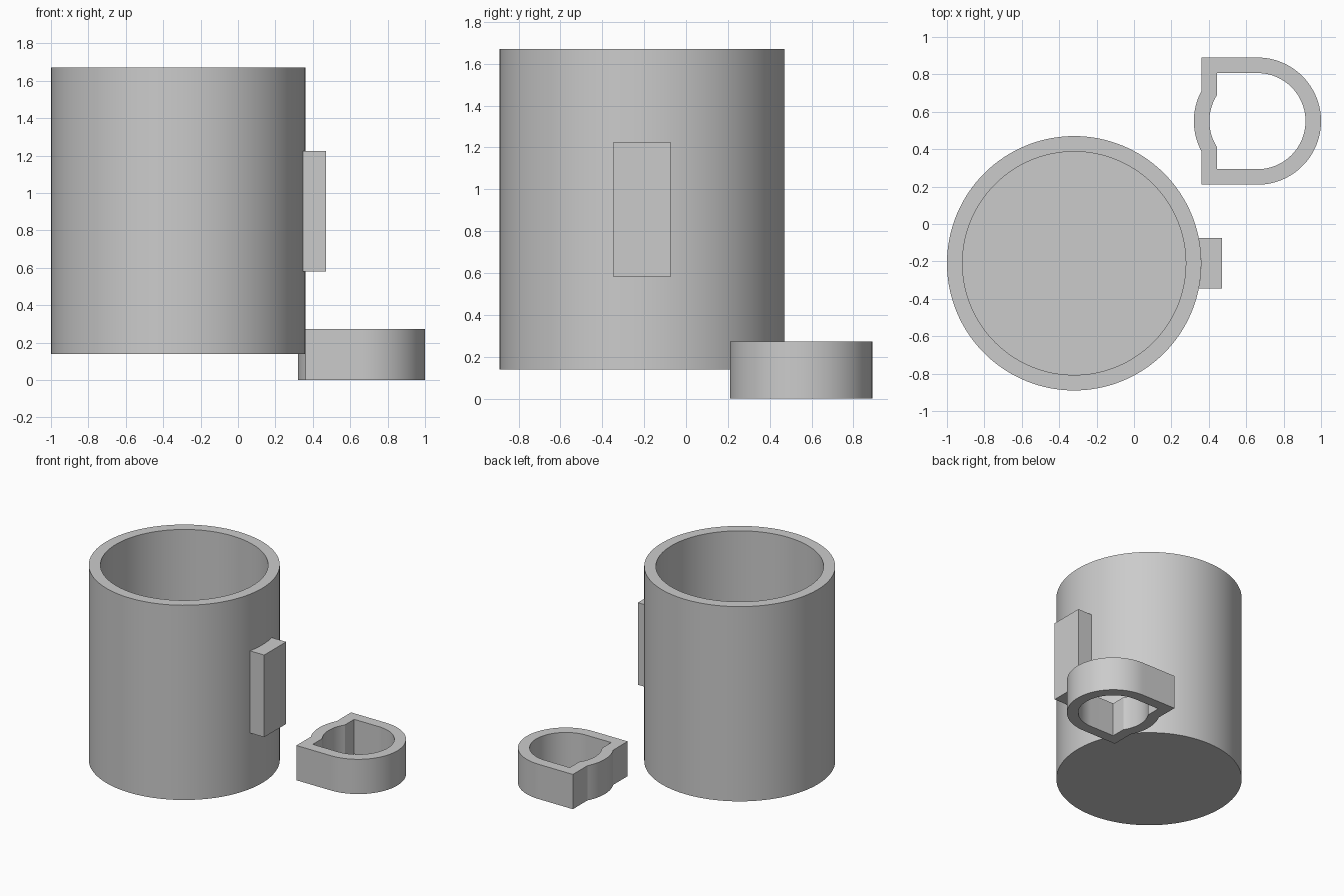
import bpy
import bmesh
from math import cos, sin, pi, acos, asin, radians

cube = bpy.data.objects.get("Cube")
if cube:
    bpy.data.objects.remove(cube, do_unlink=True)

grey = bpy.data.materials.new("plain grey")
grey.use_nodes = True
colour = (0.6, 0.6, 0.6, 1)
grey.diffuse_color = colour
grey.node_tree.nodes["Principled BSDF"].inputs["Base Color"].default_value = colour


def arc(centre, radius, start, end, steps):
    """Points along a circular arc, ends included."""
    angles = [start + (end - start) * i / steps for i in range(steps + 1)]
    return [(centre[0] + radius * cos(a), centre[1] + radius * sin(a)) for a in angles]


def finish(name, bm):
    bmesh.ops.recalc_face_normals(bm, faces=bm.faces)
    mesh = bpy.data.meshes.new(name)
    bm.to_mesh(mesh)
    bm.free()
    mesh.materials.append(grey)
    obj = bpy.data.objects.new(name, mesh)
    bpy.context.collection.objects.link(obj)
    bpy.ops.object.select_all(action="DESELECT")
    obj.select_set(True)
    bpy.context.view_layer.objects.active = obj
    bpy.ops.object.shade_smooth_by_angle(angle=radians(20))
    return obj


def add_loop(bm, points, z):
    return [bm.verts.new((x, y, z)) for x, y in points]


def bridge(bm, a, b):
    for i in range(len(a)):
        j = (i + 1) % len(a)
        bm.faces.new((a[i], a[j], b[j], b[i]))


# Open cup with a thick wall and a closed floor
cup_centre, cup_radius, wall = (-0.32, -0.21), 0.68, 0.083
base, rim, floor = 0.14, 1.67, 0.223
bm = bmesh.new()
outer = arc(cup_centre, cup_radius, 0, 2 * pi, 128)[:-1]
inner = arc(cup_centre, cup_radius - wall, 0, 2 * pi, 128)[:-1]
loops = [add_loop(bm, p, z) for p, z in
         ((outer, base), (outer, rim), (inner, rim), (inner, floor))]
for a, b in zip(loops, loops[1:]):
    bridge(bm, a, b)
bm.faces.new(loops[0])
bm.faces.new(loops[-1])
finish("cup", bm)

# Upright mounting block, its inner side curved to fit the cup
half_width, block_end = 0.136, 0.47
angle = asin(half_width / cup_radius)
profile = arc(cup_centre, cup_radius, -angle, angle, 12)
profile += [(block_end, cup_centre[1] + half_width), (block_end, cup_centre[1] - half_width)]
bm = bmesh.new()
low, high = add_loop(bm, profile, 0.58), add_loop(bm, profile, 1.225)
bridge(bm, low, high)
bm.faces.new(low)
bm.faces.new(high)
finish("mounting_block", bm)

# Loose handle ring: round nose, square back corners and a bulge in the back
ring_centre = (0.66, 0.55)


def ring_profile(radius, back):
    x, y = ring_centre
    a = acos((x - back) / radius)
    points = arc(ring_centre, radius, -pi / 2, pi / 2, 64)
    points.append((back, y + radius))
    points += arc(ring_centre, radius, pi - a, pi + a, 20)
    points.append((back, y - radius))
    return points


bm = bmesh.new()
outside, inside = ring_profile(0.34, 0.36), ring_profile(0.257, 0.445)
loops = [add_loop(bm, p, z) for p, z in
         ((outside, 0), (outside, 0.273), (inside, 0.273), (inside, 0))]
for i in range(4):
    bridge(bm, loops[i], loops[(i + 1) % 4])
finish("handle_ring", bm)
